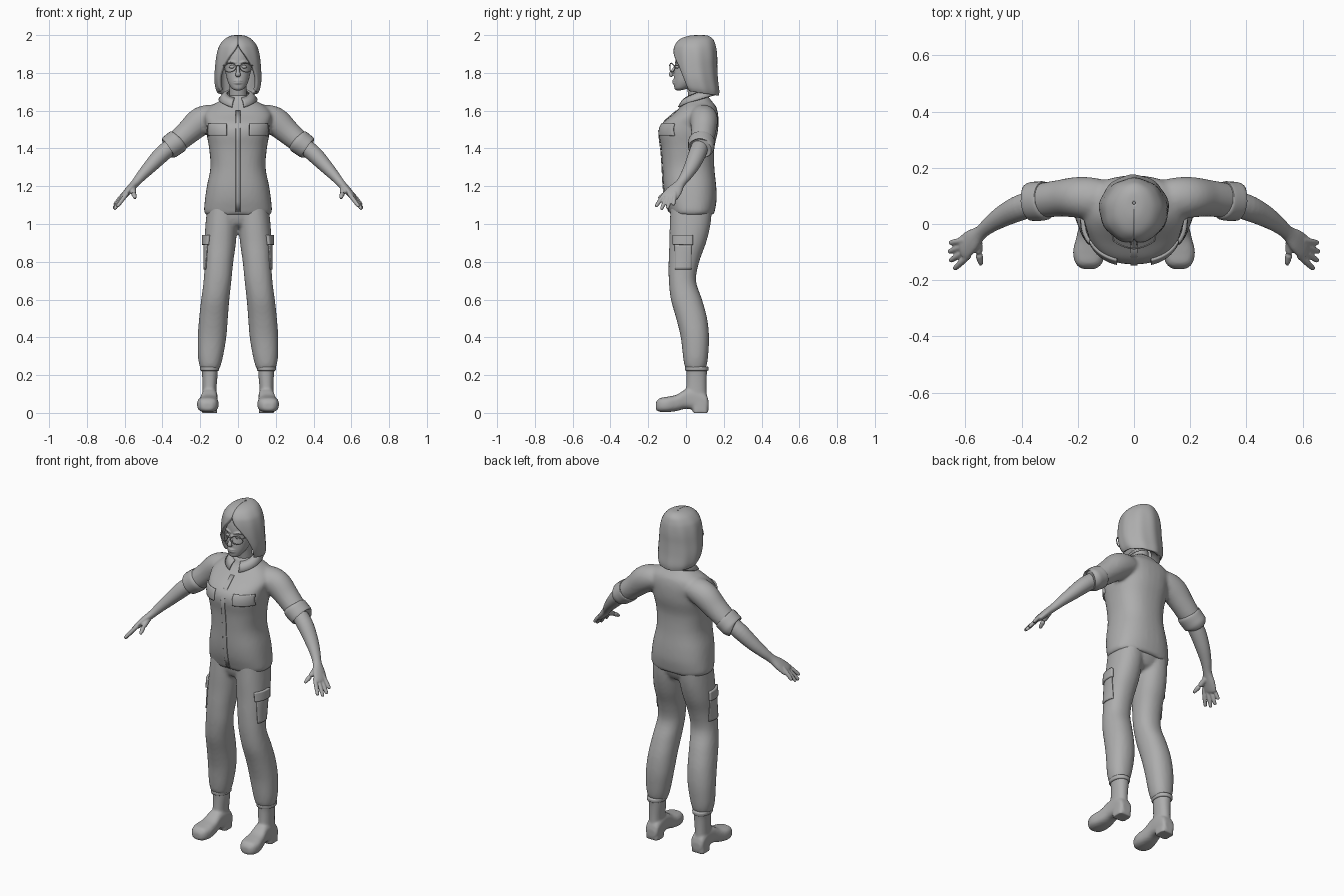
import bpy, bmesh, math
from mathutils import Vector, Matrix

cube = bpy.data.objects.get("Cube")
if cube:
    bpy.data.objects.remove(cube)

grey = bpy.data.materials.new("plain grey")
grey.use_nodes = True
grey.diffuse_color = (0.42, 0.42, 0.42, 1)
grey.node_tree.nodes["Principled BSDF"].inputs["Base Color"].default_value = grey.diffuse_color


def smooth_rows(rows, steps=4):
    """Catmull-Rom interpolation of whole rows of values."""
    pts = [rows[0], *rows, rows[-1]]
    out = []
    for a, b, c, d in zip(pts, pts[1:], pts[2:], pts[3:]):
        for i in range(steps):
            t = i / steps
            out.append([q + t * (r - p + t * (2 * p - 5 * q + 4 * r - s + t * (3 * q - p - 3 * r + s))) / 2
                        if p != q or r != s else q + t * (r - q)
                        for p, q, r, s in zip(a, b, c, d)])
    return out + [list(rows[-1])]


def oval(c, u, v, power=2.0, n=36):
    def bend(w):
        return math.copysign(abs(w) ** (2 / power), w)
    return [c + u * bend(math.cos(k * math.tau / n)) + v * bend(math.sin(k * math.tau / n)) for k in range(n)]


def column(rows, power=2.2):
    """Upright shell from rows of z, left x, right x, front y, back y."""
    return [oval(Vector(((a + b) / 2, (f + k) / 2, z)), Vector(((b - a) / 2, 0, 0)),
                 Vector((0, (k - f) / 2, 0)), power) for z, a, b, f, k in smooth_rows(rows)]


def centred(rows, power=2.2):
    return column([(z, -w, w, f, k) for z, w, f, k in rows], power)


def limb(rows, n=24):
    """Tube from rows of x, y, z, thickness, width; width runs along y."""
    rows = smooth_rows(rows)
    pts = [Vector(r[:3]) for r in rows]
    rings = []
    for i, r in enumerate(rows):
        d = (pts[min(i + 1, len(pts) - 1)] - pts[max(i - 1, 0)]).normalized()
        v = Vector((0, 1, 0)) if abs(d.y) < 0.85 else Vector((0, 0, 1))
        v = (v - d * v.dot(d)).normalized()
        rings.append(oval(pts[i], v.cross(d) * r[3], v * r[4], n=n))
    return rings


def both(*shells):
    return list(shells) + [[[Vector((-p.x, p.y, p.z)) for p in ring] for ring in s] for s in shells]


def finish(name, bm, angle=40):
    bmesh.ops.recalc_face_normals(bm, faces=bm.faces)
    me = bpy.data.meshes.new(name)
    bm.to_mesh(me)
    bm.free()
    me.shade_smooth()
    me.set_sharp_from_angle(angle=math.radians(angle))
    me.materials.append(grey)
    ob = bpy.data.objects.new(name, me)
    bpy.context.collection.objects.link(ob)
    return ob


def build(name, shells, voxel=0, closed=True, relax=4):
    bm = bmesh.new()
    for rings in shells:
        vs = [[bm.verts.new(p) for p in ring] for ring in rings]
        n = len(vs[0])
        for a, b in zip(vs, vs[1:]):
            for k in range(n if closed else n - 1):
                bm.faces.new((a[k], a[(k + 1) % n], b[(k + 1) % n], b[k]))
        if closed:
            bm.faces.new(vs[0])
            bm.faces.new(vs[-1])
    ob = finish(name, bm)
    if voxel:
        m = ob.modifiers.new("fuse", 'REMESH')
        m.mode, m.voxel_size, m.use_smooth_shade = 'VOXEL', voxel, True
        m = ob.modifiers.new("relax", 'SMOOTH')
        m.factor, m.iterations = 0.5, relax
    return ob


def thicken(ob, depth, offset):
    m = ob.modifiers.new("thickness", 'SOLIDIFY')
    m.thickness, m.offset = depth, offset


def flap(name, target, a, b, z0, z1, side=0, depth=0.012):
    """Cloth patch laid onto the front (side 0) or the outer leg (side +1 or -1)."""
    bm = bmesh.new()
    bmesh.ops.create_grid(bm, x_segments=14, y_segments=10, size=0.5)
    for v in bm.verts:
        across, z = a + (b - a) * (v.co.x + 0.5), z0 + (z1 - z0) * (v.co.y + 0.5)
        v.co = (0.4 * side, across, z) if side else (across, -0.4, z)
    ob = finish(name, bm)
    m = ob.modifiers.new("lay on cloth", 'SHRINKWRAP')
    m.target, m.wrap_method, m.offset = target, 'PROJECT', 0.003
    m.use_project_x, m.use_project_y = bool(side), not side
    m.use_positive_direction, m.use_negative_direction = side <= 0, side > 0
    thicken(ob, depth, 0)


# Shirt: body and sleeves fused into one cloth
body = centred([(1.05, .172, -.085, .147), (1.07, .18, -.092, .153), (1.13, .175, -.11, .162),
                (1.2, .165, -.12, .16), (1.3, .146, -.125, .15), (1.4, .153, -.132, .15),
                (1.48, .167, -.144, .167), (1.53, .172, -.128, .172), (1.58, .18, -.07, .17),
                (1.62, .15, -.03, .16), (1.65, .1, -.005, .137), (1.68, .06, .005, .115)], 2.4)
sleeve = limb([(.06, .085, 1.57, .05, .06), (.14, .09, 1.565, .068, .074), (.2, .095, 1.542, .075, .073),
               (.26, .092, 1.49, .066, .066), (.31, .086, 1.447, .06, .063), (.34, .083, 1.425, .055, .06)])
shirt = build("shirt", [body] + both(sleeve), 0.01)
cuff = limb([(.312, .084, 1.445, .054, .058), (.318, .083, 1.44, .064, .069), (.345, .081, 1.42, .064, .07),
             (.368, .08, 1.403, .061, .068), (.373, .079, 1.4, .05, .056)])
build("sleeve_cuffs", both(cuff))
for s in (1, -1):
    flap("chest_pocket_flap", shirt, .06 * s, .155 * s, 1.468, 1.53)
flap("button_placket", shirt, -.012, .012, 1.065, 1.6, depth=0.004)

# Open shirt collar
inner, outer = [], []
for k in range(41):
    a = 0.32 + (math.tau - 0.64) * k / 40
    s, c = math.sin(a), math.cos(a)
    inner.append(Vector((s * .058, .055 - c * .06, 1.692 - c * .027)))
    outer.append(Vector((s * .1, .06 - c * .104, 1.657 - c * .03 - .012 * max(c, 0) ** 4)))
middle = [p.lerp(q, 0.5) + Vector((0, 0, .008)) for p, q in zip(inner, outer)]
thicken(build("collar", [[inner, middle, outer]], closed=False), 0.009, 0)

# Trousers with thigh pockets
leg = column([(1.12, .0, .16, -.08, .14), (1.0, .003, .172, -.086, .13), (.9, .011, .178, -.088, .106),
              (.8, .025, .177, -.092, .07), (.7, .035, .182, -.091, .053), (.6, .046, .195, -.08, .085),
              (.5, .054, .206, -.052, .112), (.4, .062, .213, -.028, .122), (.3, .079, .212, -.016, .117),
              (.25, .092, .204, -.008, .109), (.23, .1, .197, .002, .1)])
hips = centred([(1.12, .15, -.075, .135), (1.06, .155, -.078, .137), (1.0, .1, -.06, .11), (.98, .03, -.02, .06)])
trousers = build("trousers", [hips] + both(leg), 0.01)
for s in (1, -1):
    flap("thigh_pocket_flap", trousers, -.065, .035, .89, .942, s, 0.022)
    flap("thigh_pocket", trousers, -.058, .028, .76, .892, s, 0.006)

# Boots: shaft, foot and heel
shaft = column([(.235, .107, .195, .001, .114), (.2, .108, .19, .003, .11), (.13, .114, .188, .0, .109),
                (.06, .115, .19, -.01, .112)])
foot = []
for y, x, w, z0, z1 in smooth_rows([(.12, .15, .028, .02, .06), (.105, .15, .04, .012, .1), (.05, .15, .042, .015, .13),
                                    (0, .152, .043, .022, .125), (-.05, .156, .05, .01, .096),
                                    (-.1, .16, .057, .004, .085), (-.14, .161, .047, .006, .077),
                                    (-.16, .161, .025, .016, .055)]):
    foot.append(oval(Vector((x, y, (z0 + z1) / 2)), Vector((w, 0, 0)), Vector((0, 0, (z1 - z0) / 2)), 2.8))
heel = column([(0, .11, .192, .036, .118), (.05, .11, .192, .03, .118)], 4)
build("boots", both(shaft, foot, heel), 0.007, relax=3)
build("boot_tops", both(column([(.222, .108, .194, .001, .112), (.226, .101, .2, -.004, .118),
                                (.242, .1, .201, -.005, .119), (.246, .107, .195, .002, .112)])))

# Forearms and hands
parts = [limb([(.33, .082, 1.43, .042, .044), (.4, .06, 1.372, .044, .046), (.46, .032, 1.31, .037, .04),
               (.51, .0, 1.256, .028, .031), (.545, -.03, 1.215, .022, .026), (.577, -.058, 1.18, .02, .04),
               (.605, -.083, 1.148, .016, .044), (.616, -.09, 1.136, .01, .036)]),
         limb([(.555, -.055, 1.19, .015, .017), (.553, -.1, 1.165, .014, .014), (.547, -.132, 1.145, .011, .011),
               (.545, -.146, 1.135, .006, .006)], 12)]
for base, tip in (((.596, -.12, 1.15), (.64, -.16, 1.092)), ((.605, -.1, 1.144), (.655, -.131, 1.078)),
                  ((.61, -.08, 1.146), (.659, -.099, 1.082)), ((.612, -.06, 1.152), (.655, -.067, 1.1))):
    p, q = Vector(base), Vector(tip)
    parts.append(limb([(*p.lerp(q, t), r, r) for t, r in ((-.2, .011), (.4, .0115), (.9, .0095), (1, .006))], 12))
build("arms_and_hands", both(*parts), 0.0045, relax=2)

# Head, neck and facial features
skull = centred([(1.708, .014, -.052, -.025), (1.718, .034, -.061, .01), (1.75, .053, -.065, .06),
                 (1.79, .064, -.063, .1), (1.83, .071, -.056, .12), (1.87, .075, -.056, .132),
                 (1.91, .073, -.05, .132), (1.95, .06, -.035, .12), (1.978, .03, .0, .09)], 2.1)
neck = limb([(0, .07, 1.6, .055, .05), (0, .06, 1.66, .047, .045), (0, .045, 1.76, .046, .045)])
nose = limb([(0, -.05, 1.842, .008, .008), (0, -.068, 1.815, .009, .008), (0, -.082, 1.793, .014, .01),
             (0, -.072, 1.783, .012, .008)], 12)
lips = [limb([(-.024, -.057, z, .003, .004), (0, -.066, z + .001, .0065, .007), (.024, -.057, z, .003, .004)], 12)
        for z in (1.757, 1.746)]
brow = limb([(.01, -.054, 1.853, .005, .006), (.035, -.05, 1.86, .005, .006), (.058, -.032, 1.855, .004, .005)], 12)
build("head", [skull, neck, nose] + lips + both(brow), 0.004, relax=2)
bm = bmesh.new()
for s in (1, -1):
    bmesh.ops.create_uvsphere(bm, u_segments=20, v_segments=12, radius=1,
                              matrix=Matrix.Translation((.031 * s, -.046, 1.832)) @ Matrix.Diagonal((.016, .01, .009, 1)))
finish("eyes", bm)


# Glasses
def wire(name, points, cyclic=False, radius=0.0028):
    cu = bpy.data.curves.new(name, 'CURVE')
    cu.dimensions, cu.bevel_depth, cu.bevel_resolution = '3D', radius, 2
    sp = cu.splines.new('POLY')
    sp.points.add(len(points) - 1)
    for p, co in zip(sp.points, points):
        p.co = (*co, 1)
    sp.use_cyclic_u = cyclic
    cu.materials.append(grey)
    bpy.context.collection.objects.link(bpy.data.objects.new(name, cu))


for s in (1, -1):
    rim = []
    for k in range(28):
        a = k * math.tau / 28
        x = .042 + .031 * math.cos(a) - .004 * math.sin(a)
        rim.append((s * x, -.086 + 5 * x * x, 1.828 + .023 * math.sin(a)))
    wire("glasses_rim", rim, True)
    wire("glasses_temple", [(.072 * s, -.06, 1.838), (.079 * s, -.03, 1.84), (.08 * s, .04, 1.84)])
wire("glasses_bridge", [(-.013, -.085, 1.836), (0, -.088, 1.839), (.013, -.085, 1.836)])

# Shoulder-length hair parted at the front
rings = []
for z, w, f, k, gap in smooth_rows([(2.0, .005, .07, .08, 0), (1.997, .035, .02, .115, 0), (1.98, .07, -.03, .142, 0),
                                    (1.95, .096, -.058, .155, .02), (1.92, .108, -.067, .161, .16),
                                    (1.88, .116, -.07, .164, .46), (1.83, .121, -.068, .164, .74),
                                    (1.77, .124, -.058, .168, .92), (1.72, .118, -.045, .175, 1.0),
                                    (1.695, .107, -.03, .173, 1.02)]):
    ring = []
    fade = min(1, (2.0 - z) / 0.1)
    for j in range(65):
        a = max(gap, 0) + (math.tau - 2 * max(gap, 0)) * j / 64
        r = 1 + 0.014 * fade * math.sin(9 * a + 6 * z)
        drop = 0.015 * math.cos(a) * max(0, 1.85 - z) / 0.15
        ring.append(Vector((math.sin(a) * w * r, (f + k) / 2 - math.cos(a) * (k - f) / 2 * r, z + drop)))
    rings.append(ring)
thicken(build("hair", [rings], closed=False), 0.018, -1)
